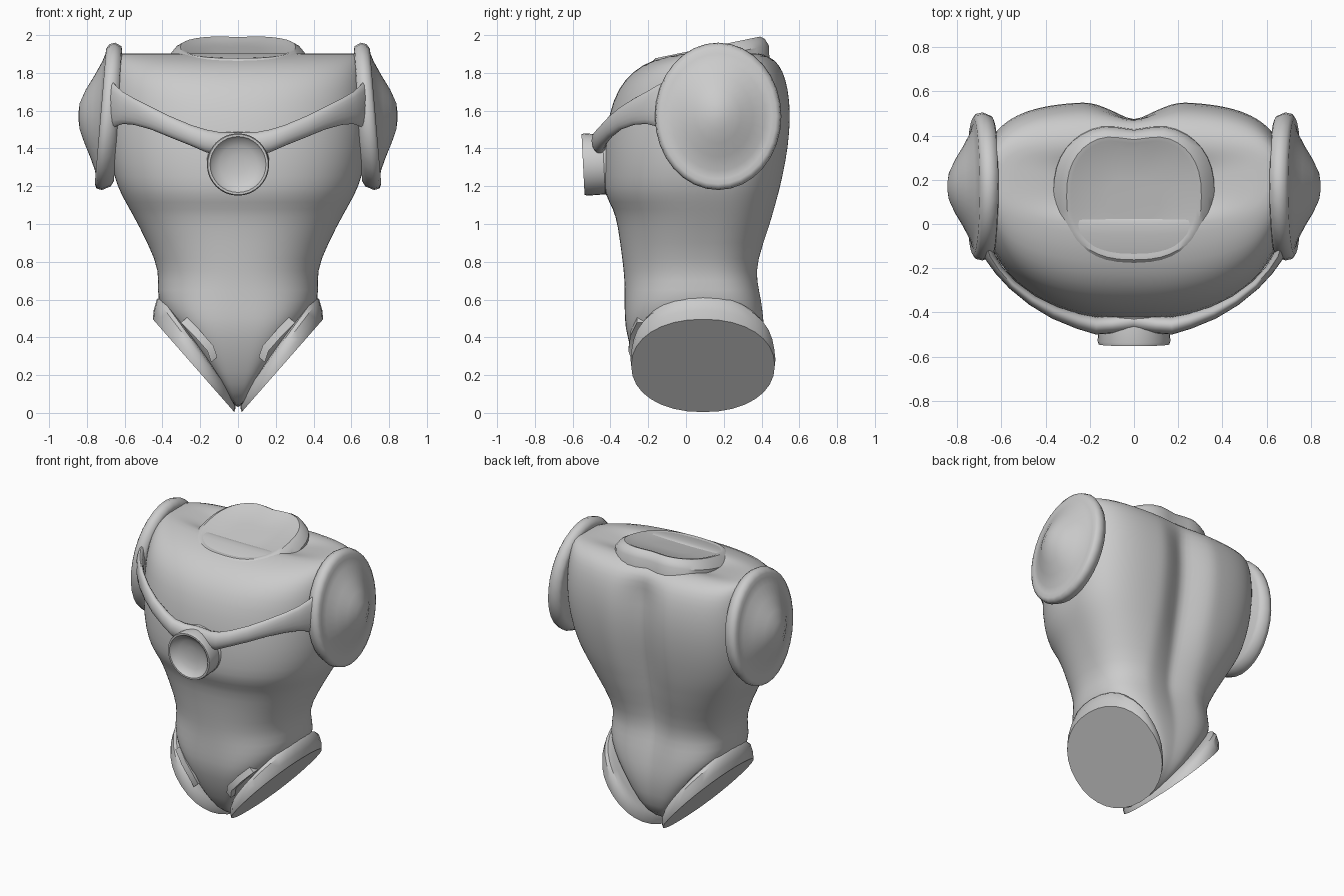
import bpy, bmesh, math
from mathutils import Vector


def loft(name, rings, angle=35, subsurf=0):
    """Skin a list of equal-length closed rings and cap both ends."""
    bm = bmesh.new()
    rows = [[bm.verts.new(p) for p in ring] for ring in rings]
    n = len(rows[0])
    for a, b in zip(rows, rows[1:]):
        for i in range(n):
            j = (i + 1) % n
            bm.faces.new((a[i], a[j], b[j], b[i]))
    bm.faces.new(rows[0])
    bm.faces.new(rows[-1])
    bmesh.ops.recalc_face_normals(bm, faces=bm.faces)
    mesh = bpy.data.meshes.new(name)
    bm.to_mesh(mesh)
    bm.free()
    ob = bpy.data.objects.new(name, mesh)
    bpy.context.collection.objects.link(ob)
    bpy.ops.object.select_all(action='DESELECT')
    ob.select_set(True)
    bpy.context.view_layer.objects.active = ob
    bpy.ops.object.shade_smooth_by_angle(angle=math.radians(angle))
    if subsurf:
        m = ob.modifiers.new("Smooth", 'SUBSURF')
        m.levels = m.render_levels = subsurf
    return ob


def spow(v, e):
    return math.copysign(abs(v) ** e, v)


def angles(n):
    return [2 * math.pi * i / n for i in range(n)]


def ramp(z, lo, hi, a, b):
    t = min(1, max(0, (z - lo) / (hi - lo)))
    return a + (b - a) * t


def torso_ring(z, hw, yf, yb):
    """Superellipse, squarer at hips and shoulders, with a V spine groove."""
    ef = ramp(z, 0.25, 0.65, 4, 2.25) + ramp(z, 1.6, 1.9, 0, 0.5)
    eb = ramp(z, 0.25, 0.65, 4, 2.7) + ramp(z, 0.8, 1.8, 0, 0.9)
    groove = ramp(z, 0.25, 1.2, 0, 0.09) - ramp(z, 1.72, 1.9, 0, 0.09)
    cy = yf + (yb - yf) * 0.55
    pts = []
    for a in angles(64):
        c, s = math.cos(a), math.sin(a)
        if s > 1e-6:
            x = hw * c
            y = cy + (yb - cy) * max(0, 1 - abs(c) ** eb) ** (1 / eb)
            y -= groove * max(0, 1 - abs(x) / 0.2) ** 1.2
        else:
            x = hw * spow(c, 2 / ef)
            y = cy + (cy - yf) * spow(s, 2 / ef)
        pts.append((x, y, z))
    return pts


# Torso: height, half width, front y, back y
torso = [
    (0.03, 0.015, -0.07, 0.14), (0.10, 0.06, -0.17, 0.30), (0.20, 0.14, -0.24, 0.39),
    (0.40, 0.29, -0.315, 0.425), (0.50, 0.375, -0.325, 0.42), (0.60, 0.43, -0.325, 0.41),
    (0.70, 0.42, -0.325, 0.39), (0.80, 0.43, -0.335, 0.39), (1.00, 0.53, -0.362, 0.455),
    (1.08, 0.575, -0.385, 0.475), (1.15, 0.615, -0.428, 0.495), (1.24, 0.655, -0.437, 0.515),
    (1.40, 0.685, -0.435, 0.545), (1.58, 0.69, -0.41, 0.558), (1.72, 0.68, -0.36, 0.543),
    (1.81, 0.67, -0.28, 0.515), (1.87, 0.66, -0.18, 0.475), (1.905, 0.65, -0.03, 0.40),
    (1.905, 0.55, 0.02, 0.34), (1.89, 0.36, 0.04, 0.30), (1.85, 0.22, 0.06, 0.24),
]
loft("torso", [torso_ring(*t) for t in torso], angle=60, subsurf=1)


# Neck collar with a slightly sunken sloping cap
def collar_ring(rx, ry, dz):
    pts = []
    for a in angles(40):
        x = rx * spow(math.cos(a), 0.8)
        y = 0.125 + ry * spow(math.sin(a), 0.8)
        if y > 0.125:
            y -= 0.03 * math.exp(-(x / 0.1) ** 2)
        pts.append((x, y, 1.905 + 0.207 * y + dz))
    return pts


loft("neck_collar", [collar_ring(*r) for r in [
    (0.37, 0.335, -0.15), (0.365, 0.33, -0.05), (0.335, 0.31, -0.012), (0.305, 0.287, 0.006),
    (0.285, 0.27, 0.004), (0.26, 0.245, -0.006), (0.12, 0.11, -0.01)]])


# Round chest medallion with a dished face
def medallion_ring(r, y):
    return [(r * math.cos(a), y - 0.05 * r * math.sin(a), 1.315 + r * math.sin(a))
            for a in angles(32)]


loft("chest_medallion", [medallion_ring(*r) for r in [
    (0.19, -0.36), (0.175, -0.41), (0.158, -0.435), (0.165, -0.53), (0.16, -0.545),
    (0.148, -0.545), (0.137, -0.53), (0.10, -0.51), (0.05, -0.50), (0.01, -0.498)]])

for side, s in (("right", 1), ("left", -1)):
    # Shoulder disc: rolled rim and pointed dome, leaning inward at the top
    def shoulder_ring(f, x, lean):
        return [(s * (x - lean * f * math.sin(a)), 0.17 + 0.335 * f * math.cos(a),
                 1.57 + 0.39 * f * math.sin(a)) for a in angles(32)]

    loft(side + "_shoulder_disc", [shoulder_ring(*r) for r in [
        (0.88, 0.635, 0.025), (0.95, 0.645, 0.03), (1.0, 0.685, 0.035), (0.98, 0.715, 0.035),
        (0.92, 0.728, 0.033), (0.85, 0.727, 0.03), (0.74, 0.738, 0.025), (0.55, 0.772, 0.02),
        (0.36, 0.81, 0.01), (0.18, 0.838, 0), (0.04, 0.845, 0)]], angle=60)

    # Strap from the medallion to the shoulder: x, y, z, half height, half thickness
    path = [(0.0, -0.44, 1.42, 0.065, 0.045), (0.10, -0.455, 1.425, 0.062, 0.04),
            (0.17, -0.46, 1.44, 0.06, 0.04), (0.25, -0.44, 1.47, 0.055, 0.035),
            (0.36, -0.40, 1.515, 0.056, 0.03), (0.46, -0.345, 1.56, 0.06, 0.025),
            (0.55, -0.275, 1.595, 0.07, 0.022), (0.61, -0.21, 1.615, 0.085, 0.022),
            (0.65, -0.15, 1.625, 0.11, 0.025), (0.675, -0.08, 1.63, 0.14, 0.03)]
    rings = []
    for i, (x, y, z, h, t) in enumerate(path):
        p, q = path[max(i - 1, 0)], path[min(i + 1, len(path) - 1)]
        d = Vector((q[1] - p[1], p[0] - q[0])).normalized()
        rings.append([(s * (x + d.x * t * math.cos(a)), y + d.y * t * math.cos(a),
                       z + h * math.sin(a)) for a in angles(16)])
    loft(side + "_chest_strap", rings, angle=60)

    # Leg opening: flat slanted disc with a thick flared rim
    slope = Vector((0.43, 0, 0.49)).normalized()
    inward = Vector((-slope.z, 0, slope.x))
    middle = Vector((0.235, 0.09, 0.25))

    def leg_ring(f, depth, lift):
        pts = []
        for a in angles(32):
            u = f * 0.38 * spow(math.cos(a), 0.93)
            v = f * 0.327 * spow(math.sin(a), 0.93)
            k = 0.45 + 0.55 * (0.5 + 0.5 * math.sin(a))
            p = middle + slope * (v + lift * k) + Vector((0, u, 0)) + inward * depth * k
            pts.append((s * max(p.x, 0.006), p.y, max(p.z, 0)))
        return pts

    loft(side + "_leg_rim", [leg_ring(*r) for r in [
        (1.0, 0, 0), (1.01, 0.035, 0.03), (0.985, 0.085, 0.07),
        (0.94, 0.11, 0.085), (0.84, 0.12, 0.085)]])

    # Thin raised edge of the front panel beside the leg rim
    edge = [(0.13, -0.275, 0.28), (0.15, -0.295, 0.34), (0.22, -0.285, 0.42), (0.29, -0.25, 0.49)]
    corners = ((-0.02, -0.008, 0.015), (0.012, -0.01, -0.012),
               (0.012, 0.04, -0.012), (-0.02, 0.04, 0.015))
    loft(side + "_panel_edge", [[(s * (x + dx), y + dy, z + dz) for dx, dy, dz in corners]
                                for x, y, z in edge])
